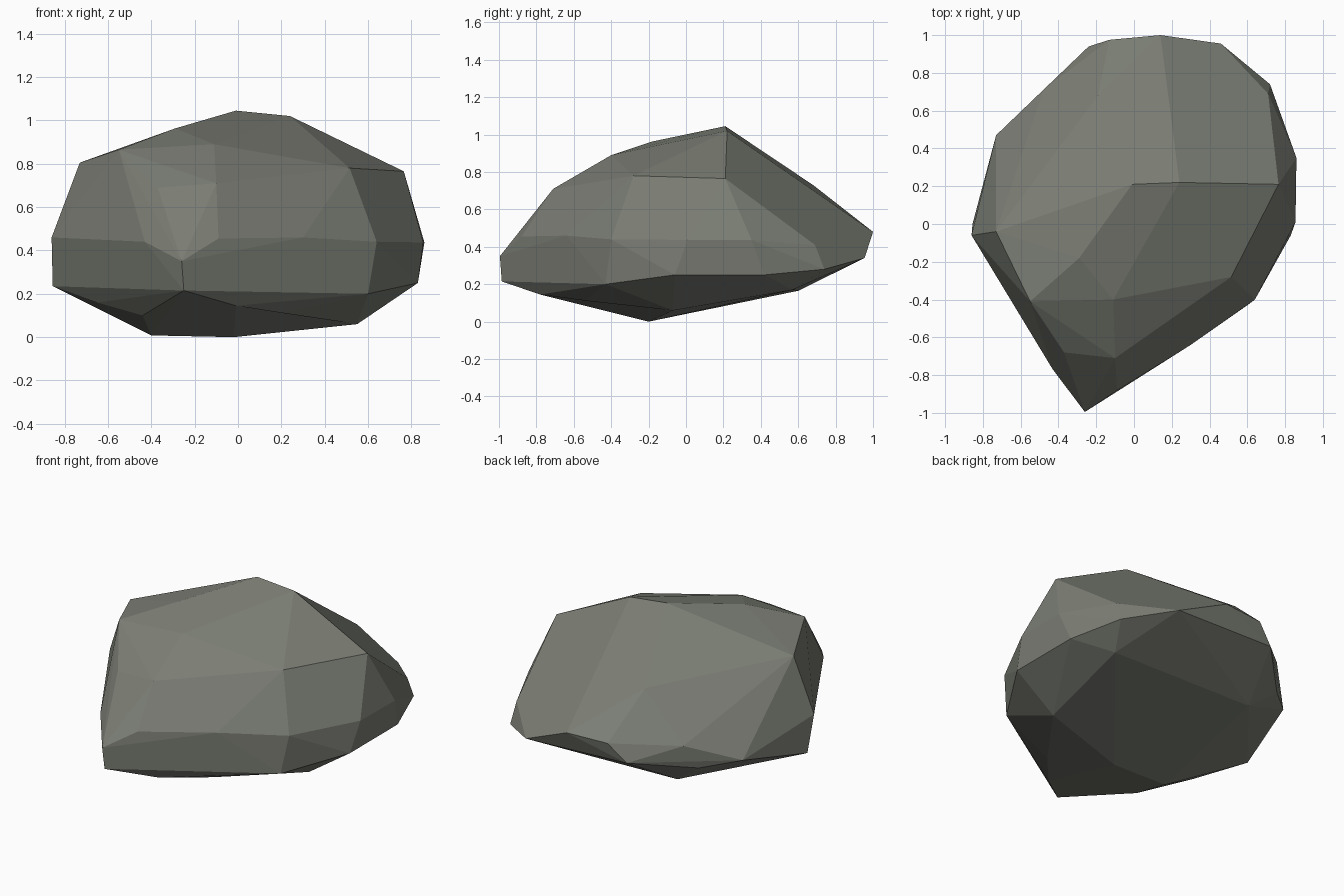
import bpy, bmesh, math

# Rings of corner points of the chiselled boulder, from crown to underside
crown = [(-.01, .21, 1.045), (.24, .22, 1.02), (-.17, .10, .995), (-.29, -.18, .963)]
shoulder = [(-.73, -.04, .805), (-.55, -.41, .865), (-.11, -.40, .89), (.515, -.28, .78),
            (.765, .21, .765), (-.19, .68, .73), (-.37, -.68, .69), (-.10, -.71, .71)]
girdle = [(-.43, -.77, .44), (-.09, -.88, .455), (.30, -.64, .46), (.64, -.40, .44),
          (.855, .01, .437), (.86, .35, .437), (.71, .69, .41), (.14, 1.0, .48),
          (-.13, .975, .475), (-.48, .71, .45), (-.86, -.06, .46)]
lower = [(-.26, -.995, .35), (-.25, -.985, .215), (-.01, -.78, .145), (.20, -.54, .112),
         (.60, -.43, .20), (.83, -.06, .25), (.83, .42, .25), (.72, .74, .28),
         (.46, .955, .34), (-.24, .94, .365), (-.54, .64, .30), (-.73, .47, .335),
         (-.855, 0, .235), (-.65, -.25, .16), (-.44, -.50, .10)]
base = [(-.02, -.20, 0), (-.40, -.20, .008), (.55, -.07, .06), (.62, .57, .17), (-.36, .60, .165)]

# Wrap the points in a faceted shell
bm = bmesh.new()
for p in crown + shoulder + girdle + lower + base:
    bm.verts.new(p)
bmesh.ops.convex_hull(bm, input=bm.verts)
bmesh.ops.delete(bm, geom=[v for v in bm.verts if not v.link_faces], context='VERTS')
# Merge nearly flat neighbours into larger facets
bmesh.ops.dissolve_limit(bm, angle_limit=math.radians(3), verts=bm.verts, edges=bm.edges)
bmesh.ops.recalc_face_normals(bm, faces=bm.faces)

mesh = bpy.data.meshes.new("boulder")
bm.to_mesh(mesh)
bm.free()

stone = bpy.data.materials.new("grey stone")
stone.diffuse_color = (0.2, 0.21, 0.178, 1)
mesh.materials.append(stone)
bpy.context.collection.objects.link(bpy.data.objects.new("boulder", mesh))
